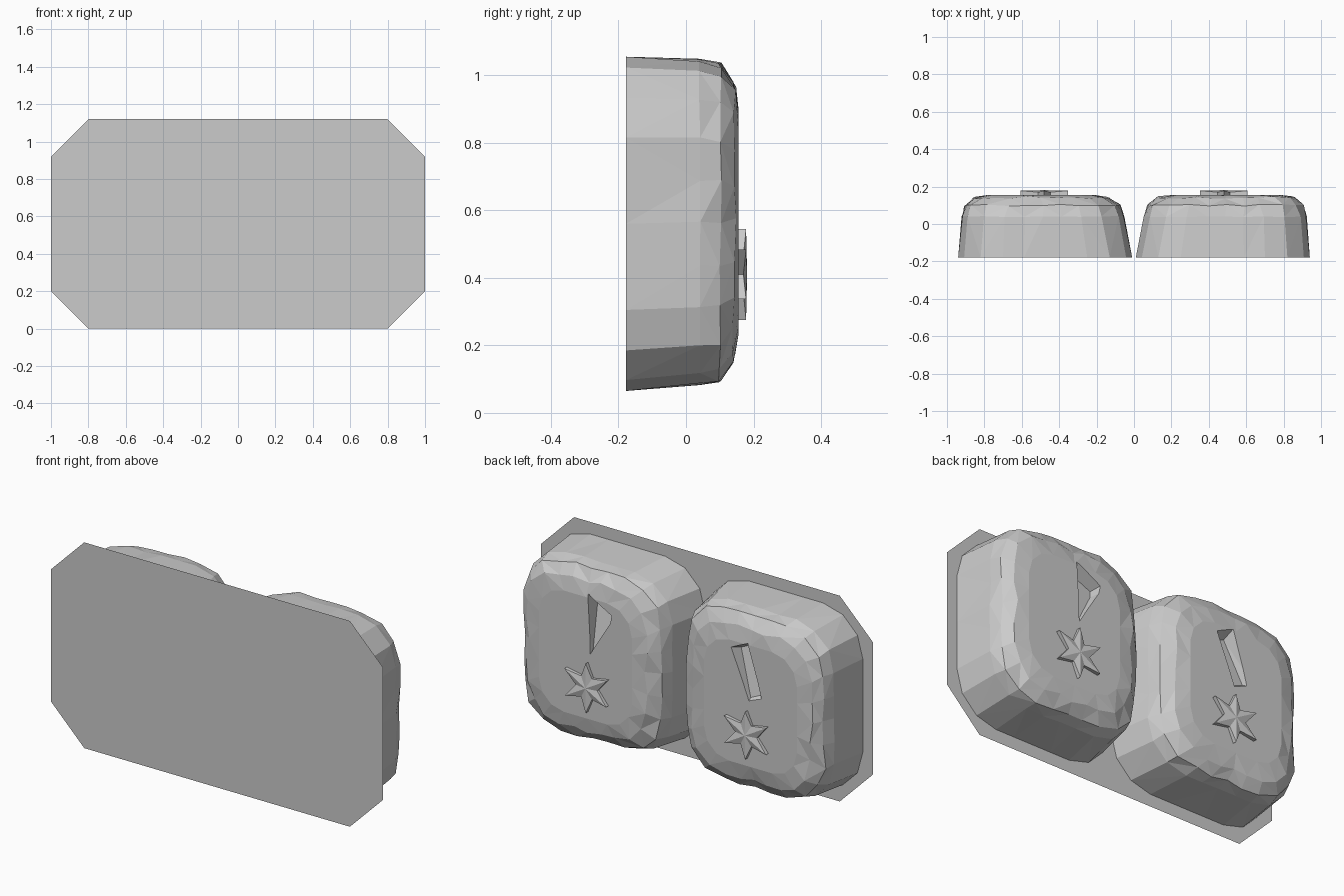
import bpy, bmesh, math, random
from mathutils import Vector

random.seed(4)
cube = bpy.data.objects.get("Cube")
if cube:
    bpy.data.objects.remove(cube, do_unlink=True)

grey = bpy.data.materials.new("plain grey")
grey.use_nodes = True
grey.diffuse_color = (0.6, 0.6, 0.6, 1)
grey.node_tree.nodes["Principled BSDF"].inputs["Base Color"].default_value = grey.diffuse_color


def finish(name, bm, closed=True):
    if closed:
        bmesh.ops.recalc_face_normals(bm, faces=bm.faces)
    mesh = bpy.data.meshes.new(name)
    bm.to_mesh(mesh)
    bm.free()
    mesh.materials.append(grey)
    obj = bpy.data.objects.new(name, mesh)
    bpy.context.collection.objects.link(obj)
    return obj


def loft(name, rings):
    """Join rings of points with walls and cap both ends."""
    bm = bmesh.new()
    loops = [[bm.verts.new(p) for p in ring] for ring in rings]
    for a, b in zip(loops, loops[1:]):
        for i in range(len(a)):
            j = (i + 1) % len(a)
            if i % 2:
                bm.faces.new((a[i], a[j], b[i]))
                bm.faces.new((a[j], b[j], b[i]))
            else:
                bm.faces.new((a[i], a[j], b[j]))
                bm.faces.new((a[i], b[j], b[i]))
    bm.faces.new(loops[0])
    bm.faces.new(loops[-1])
    return finish(name, bm)


def rounded_outline(cx, cz, hw, hh, r, steps=3, mids=3):
    """Rounded rectangle in x and z, with extra points on the straight sides."""
    pts = []
    for k, (sx, sz) in enumerate(((1, 1), (-1, 1), (-1, -1), (1, -1))):
        for s in range(steps + 1):
            a = math.pi / 2 * (k + s / steps)
            pts.append(Vector((cx + sx * (hw - r) + r * math.cos(a),
                               cz + sz * (hh - r) + r * math.sin(a))))
    out = []
    for i, p in enumerate(pts):
        out.append(p)
        if i % (steps + 1) == steps:
            q = pts[(i + 1) % len(pts)]
            out += [p.lerp(q, m / (mids + 1)) for m in range(1, mids + 1)]
    return out


# Flat backing card with clipped corners
bm = bmesh.new()
corners = [(-0.8, 0), (0.8, 0), (1, 0.2), (1, 0.92), (0.8, 1.12), (-0.8, 1.12), (-1, 0.92), (-1, 0.2)]
bm.faces.new([bm.verts.new((x, -0.18, z)) for x, z in corners])
finish("backing_card", bm, closed=False)

# Pod layers: depth, centre x, centre z, half width, half height, corner radius, roughness
LAYERS = [(-0.178, 0.475, 0.56, 0.465, 0.495, 0.24, 0),
          (0.04, 0.4875, 0.565, 0.4325, 0.48, 0.23, 0.004),
          (0.10, 0.49, 0.565, 0.41, 0.465, 0.22, 0.009),
          (0.142, 0.495, 0.565, 0.355, 0.41, 0.19, 0.012),
          (0.156, 0.497, 0.565, 0.28, 0.33, 0.15, 0)]
# Wedge slot outlines, in x and z
SLOTS = {"left": [(0.49, 0.93), (0.33, 0.84), (0.34, 0.79), (0.48, 0.55)],
         "right": [(-0.37, 0.87), (-0.48, 0.92), (-0.58, 0.6), (-0.49, 0.56)]}

for name, side in (("left", 1), ("right", -1)):
    rings = []
    for y, cx, cz, hw, hh, r, rough in LAYERS:
        ring = []
        for x, z in rounded_outline(cx, cz, hw, hh, r):
            dx, dy, dz = (random.uniform(-rough, rough) for _ in range(3))
            ring.append((side * (x + dx), y + dy * 0.6, z + dz))
        rings.append(ring)
    pod = loft(name + "_pod", rings)

    # Shallow sloping slot cut into the face of the pod
    slot = SLOTS[name]
    mid = sum((Vector(p) for p in slot), Vector((0, 0))) / len(slot)
    floor = [Vector(p).lerp(mid, 0.25) for p in slot]
    cutter = loft(name + "_slot_cutter",
                  [[(x, 0.2, z) for x, z in slot],
                   [(x, 0.16 - 0.2 * (z - 0.5), z) for x, z in floor]])
    cutter.hide_render = True
    cutter.hide_viewport = True
    cut = pod.modifiers.new("slot", "BOOLEAN")
    cut.operation = "DIFFERENCE"
    cut.solver = "EXACT"
    cut.object = cutter

    # Raised pointed leaf below the slot
    tips = 6
    rim = []
    for i in range(tips * 2):
        a = math.pi / 2 + math.pi * i / tips
        r = 0.065 if i % 2 else 0.15 * random.uniform(0.85, 1)
        rim.append((side * 0.48 + r * math.cos(a), 0.41 + r * math.sin(a)))
    bm = bmesh.new()
    base = [bm.verts.new((x, 0.15, z)) for x, z in rim]
    top = [bm.verts.new((x, 0.17 if i % 2 else 0.178, z)) for i, (x, z) in enumerate(rim)]
    peak = bm.verts.new((side * 0.48, 0.181, 0.41))
    for i in range(len(rim)):
        j = (i + 1) % len(rim)
        bm.faces.new((base[i], base[j], top[j], top[i]))
        bm.faces.new((top[i], top[j], peak))
    bm.faces.new(base)
    finish(name + "_leaf", bm)
